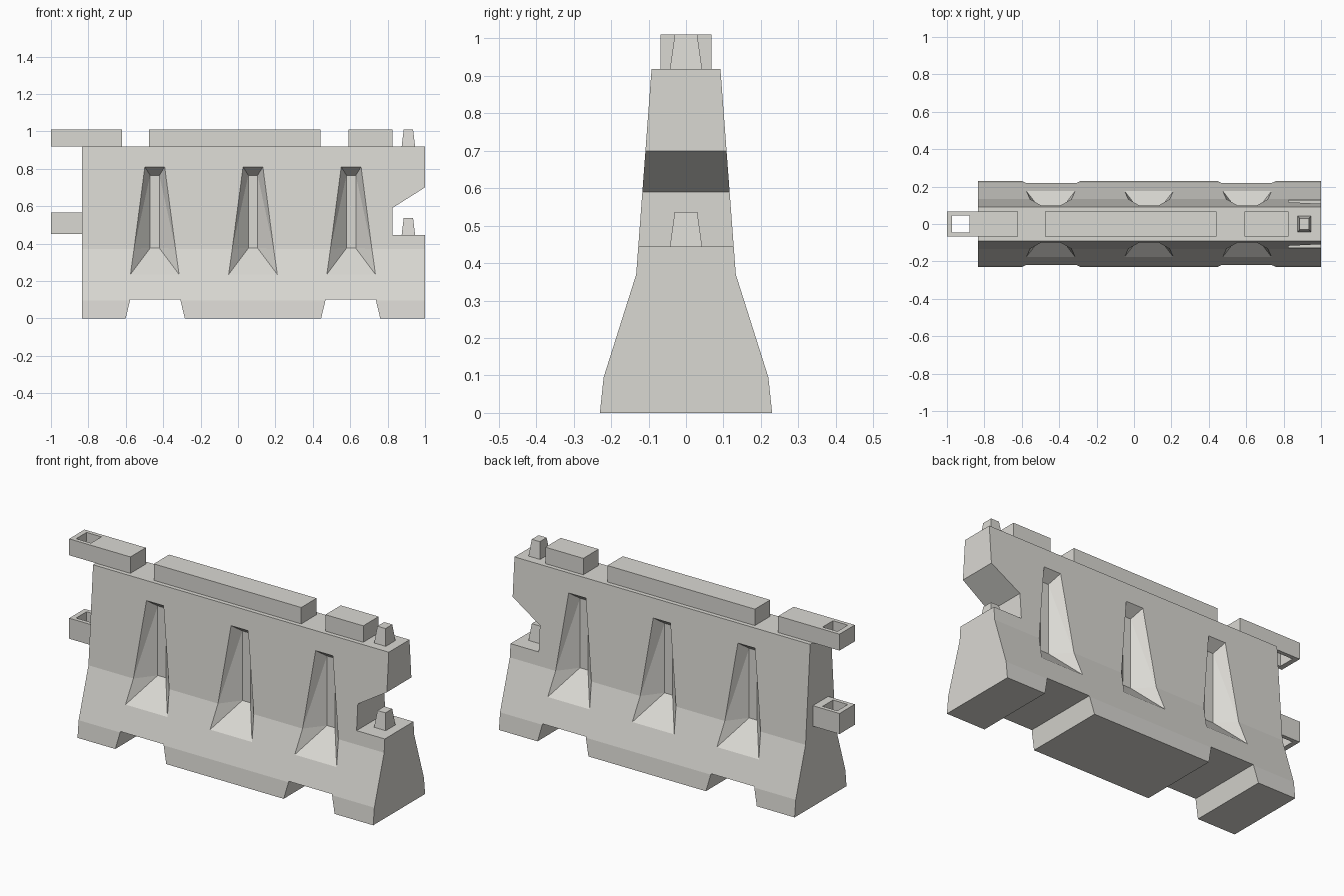
import bpy, bmesh

if "Cube" in bpy.data.objects:
    bpy.data.objects.remove(bpy.data.objects["Cube"])

mat = bpy.data.materials.new("pale warm grey plastic")
mat.diffuse_color = (0.70, 0.69, 0.65, 1)
mat.use_nodes = True
mat.node_tree.nodes["Principled BSDF"].inputs["Base Color"].default_value = mat.diffuse_color

X0, X1 = -0.835, 1.0
ZT, ZW, ZB = 0.918, 0.37, 0.095            # top, waist, base band
PROFILE = [(0.23, 0), (0.22, ZB), (0.133, ZW), (0.092, ZT)]
POCKETS = [-0.445, 0.08, 0.605]
PT, PB = 0.81, 0.235                       # pocket opening top and bottom
WT, WW, WB = 0.053, 0.111, 0.13            # pocket half widths: top, waist, bottom


def finish(bm, name):
    bmesh.ops.remove_doubles(bm, verts=bm.verts[:], dist=1e-5)
    bmesh.ops.recalc_face_normals(bm, faces=bm.faces[:])
    me = bpy.data.meshes.new(name)
    bm.to_mesh(me)
    bm.free()
    ob = bpy.data.objects.new(name, me)
    me.materials.append(mat)
    bpy.context.collection.objects.link(ob)
    return ob


def face(bm, pts):
    bm.faces.new([bm.verts.new(p) for p in pts])


def half_width(z):
    for (y0, z0), (y1, z1) in zip(PROFILE, PROFILE[1:]):
        if z <= z1:
            return y0 + (y1 - y0) * (z - z0) / (z1 - z0)
    return PROFILE[-1][0]


def frustum(name, x, y, z0, z1, bx, by, tx, ty):
    bm = bmesh.new()
    q = [(-1, -1), (1, -1), (1, 1), (-1, 1)]
    lo = [(x + a * bx, y + b * by, z0) for a, b in q]
    hi = [(x + a * tx, y + b * ty, z1) for a, b in q]
    face(bm, lo)
    face(bm, hi)
    for i in range(4):
        j = (i + 1) % 4
        face(bm, [lo[i], lo[j], hi[j], hi[i]])
    return finish(bm, name)


def box(name, x0, x1, z0, z1, hy):
    h = (x1 - x0) / 2
    return frustum(name, (x0 + x1) / 2, 0, z0, z1, h, hy, h, hy)


def prism(name, outline, hy):
    bm = bmesh.new()
    for y in (-hy, hy):
        face(bm, [(x, y, z) for x, z in outline])
    for a, b in zip(outline, outline[1:] + outline[:1]):
        face(bm, [(a[0], -hy, a[1]), (b[0], -hy, b[1]), (b[0], hy, b[1]), (a[0], hy, a[1])])
    return finish(bm, name)


def cut(ob, cutter):
    cutter.hide_render = True
    m = ob.modifiers.new("cut", 'BOOLEAN')
    m.operation, m.solver, m.object = 'DIFFERENCE', 'EXACT', cutter
    bpy.context.view_layer.objects.active = ob
    bpy.ops.object.modifier_apply(modifier=m.name)
    bpy.data.objects.remove(cutter)


# barrier body: panels between pocket centres, mirrored front and back
bm = bmesh.new()
stops = [X0] + POCKETS + [X1]
last = len(stops) - 2
for s in (-1, 1):
    def P(x, z):
        return (x, s * half_width(z), z)
    for i in range(last + 1):
        a, b = stops[i], stops[i + 1]
        up = [P(a, ZT)]
        up += [P(a, PT), P(a + WT, PT), P(a + WW, ZW)] if i > 0 else [P(a, ZW)]
        up += [P(b - WW, ZW), P(b - WT, PT), P(b, PT)] if i < last else [P(b, ZW)]
        face(bm, up + [P(b, ZT)])
        low = [P(a, ZB)]
        low += [P(a, PB), P(a + WB, PB), P(a + WW, ZW)] if i > 0 else [P(a, ZW)]
        low += [P(b - WW, ZW), P(b - WB, PB), P(b, PB)] if i < last else [P(b, ZW)]
        face(bm, low + [P(b, ZB)])
        face(bm, [P(a, ZB), P(b, ZB), P(b, 0), P(a, 0)])
    # tapered side pockets
    for c in POCKETS:
        def I(d, z):
            return (c + d * 0.025, s * 0.04, z)
        it, ib = 0.765, 0.375
        face(bm, [P(c - WT, PT), P(c, PT), P(c + WT, PT), I(1, it), I(-1, it)])
        face(bm, [P(c - WB, PB), P(c, PB), P(c + WB, PB), I(1, ib), I(-1, ib)])
        face(bm, [I(-1, it), I(1, it), I(1, ib), I(-1, ib)])
        for d in (-1, 1):
            w = P(c + d * WW, ZW)
            face(bm, [I(d, it), P(c + d * WT, PT), w])
            face(bm, [I(d, it), w, I(d, ib)])
            face(bm, [I(d, ib), w, P(c + d * WB, PB)])
for a, b in zip(stops, stops[1:]):
    for y, z in (PROFILE[0], PROFILE[-1]):
        face(bm, [(a, -y, z), (b, -y, z), (b, y, z), (a, y, z)])
for x in (X0, X1):
    face(bm, [(x, y, z) for y, z in PROFILE] + [(x, -y, z) for y, z in reversed(PROFILE)])
body = finish(bm, "barrier_body")

# forklift slots and end notch
for c in (-0.4425, 0.6025):
    cut(body, prism("slot_cutter", [(c - 0.17, -0.05), (c + 0.17, -0.05), (c + 0.158, 0),
                                    (c + 0.134, 0.1), (c - 0.134, 0.1), (c - 0.158, 0)], 0.4))
cut(body, prism("notch_cutter", [(0.825, 0.445), (1.1, 0.445), (1.1, 0.763), (0.825, 0.59)], 0.4))

# top rails
box("top_rail_middle", -0.475, 0.44, ZT, 1.01, 0.068)
box("top_rail_right", 0.59, 0.825, ZT, 1.01, 0.068)

# connecting lugs with square holes
for name, x1, z0, z1 in (("upper_lug", -0.62, ZT, 1.01), ("lower_lug", X0, 0.45, 0.565)):
    lug = box(name, -1.0, x1, z0, z1, 0.068)
    cut(lug, box("hole_cutter", -0.972, -0.88, z0 - 0.1, z1 + 0.1, 0.046))

# locking pegs
for name, z in (("upper_peg", ZT), ("lower_peg", 0.445)):
    frustum(name, 0.911, 0, z, z + 0.092, 0.036, 0.043, 0.025, 0.03)
